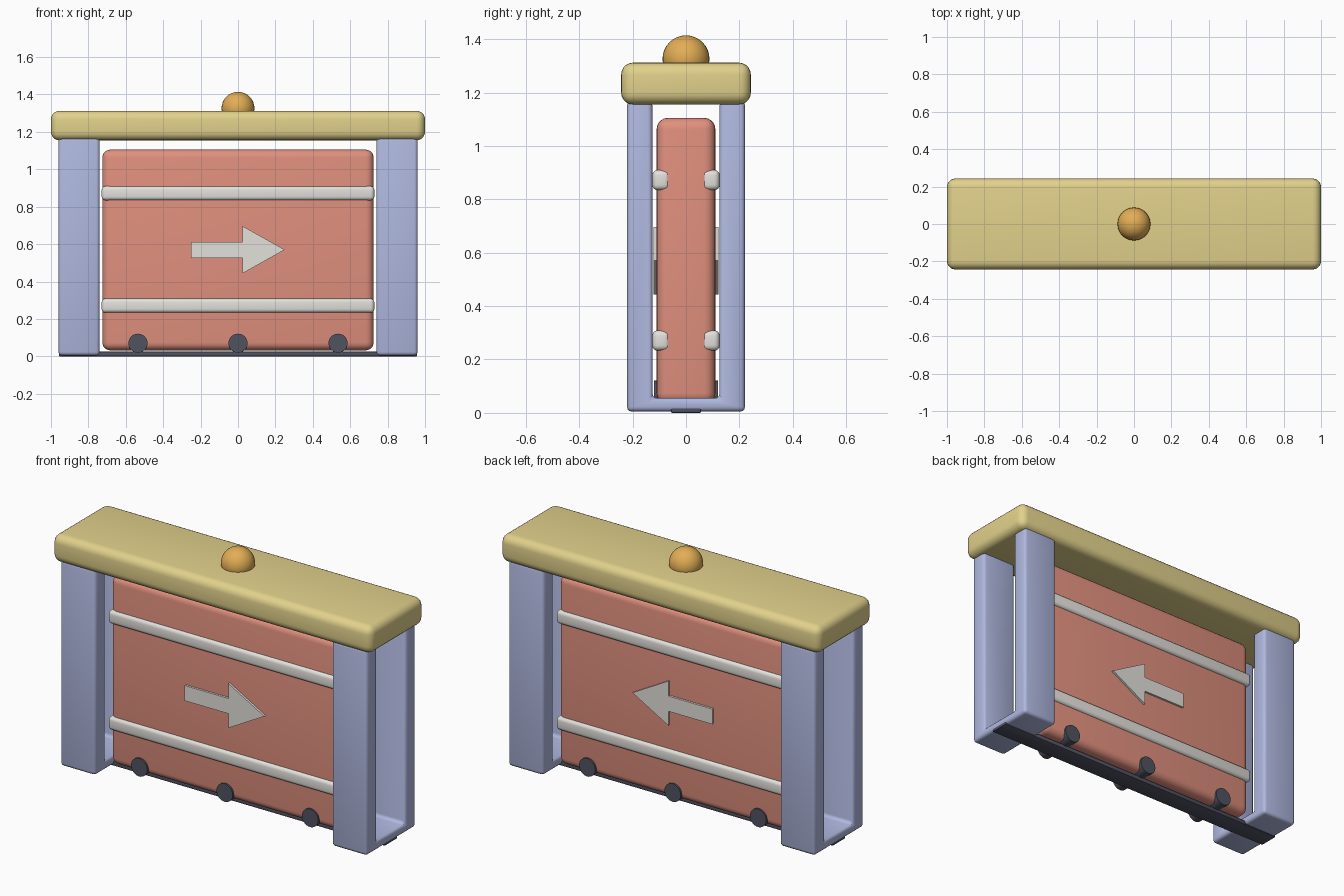
import bpy, bmesh, math
from mathutils import Matrix, Vector

if "Cube" in bpy.data.objects:
    bpy.data.objects.remove(bpy.data.objects["Cube"])


def material(name, rgb):
    m = bpy.data.materials.new(name)
    m.diffuse_color = (*rgb, 1)
    m.use_nodes = True
    m.node_tree.nodes["Principled BSDF"].inputs["Base Color"].default_value = m.diffuse_color
    return m


GOLD = material("pale_gold", (0.76, 0.64, 0.26))
BRASS = material("brass", (0.76, 0.42, 0.09))
CORAL = material("coral", (0.75, 0.28, 0.21))
LILAC = material("lilac", (0.43, 0.48, 0.74))
WHITE = material("off_white", (0.76, 0.75, 0.71))
DARK = material("dark_slate", (0.08, 0.085, 0.12))


def finish(bm, name, mat, bevel=0.0, segments=4):
    """Round the edges, then turn the bmesh into a smooth shaded object."""
    bmesh.ops.recalc_face_normals(bm, faces=bm.faces[:])
    if bevel:
        bmesh.ops.bevel(bm, geom=bm.edges[:], offset=bevel, segments=segments,
                        profile=0.5, affect='EDGES', clamp_overlap=True)
    mesh = bpy.data.meshes.new(name)
    bm.to_mesh(mesh)
    bm.free()
    mesh.materials.append(mat)
    ob = bpy.data.objects.new(name, mesh)
    bpy.context.collection.objects.link(ob)
    bpy.ops.object.select_all(action='DESELECT')
    ob.select_set(True)
    bpy.context.view_layer.objects.active = ob
    bpy.ops.object.shade_smooth_by_angle(angle=math.radians(35))
    return ob


def box(name, lo, hi, mat, bevel=0.0, segments=4):
    lo, hi = Vector(lo), Vector(hi)
    bm = bmesh.new()
    bmesh.ops.create_cube(bm, size=1, matrix=Matrix.Translation((lo + hi) / 2)
                          @ Matrix.Diagonal((*(hi - lo), 1)))
    return finish(bm, name, mat, bevel, segments)


def extrude(name, points, vec, mat, bevel=0.0, segments=3):
    bm = bmesh.new()
    face = bm.faces.new([bm.verts.new(p) for p in points])
    new = bmesh.ops.extrude_face_region(bm, geom=[face])["geom"]
    bmesh.ops.translate(bm, vec=vec,
                        verts=[v for v in new if isinstance(v, bmesh.types.BMVert)])
    if not any(len(e.link_faces) == 2 for e in face.edges):
        bm.faces.new(face.verts[:])
    return finish(bm, name, mat, bevel, segments)


# Top beam and half-sunk knob
box("top_beam", (-1, -0.243, 1.155), (1, 0.243, 1.312), GOLD, 0.045, 5)
bm = bmesh.new()
bmesh.ops.create_uvsphere(bm, u_segments=32, v_segments=16, radius=0.088,
                          matrix=Matrix.Translation((0, 0, 1.326)))
finish(bm, "knob", BRASS)

# U-shaped frames at both ends
frame = [(-0.221, 0.005), (0.221, 0.005), (0.221, 1.17), (0.126, 1.17),
         (0.126, 0.055), (-0.126, 0.055), (-0.126, 1.17), (-0.221, 1.17)]
for side, x in (("left", -0.96), ("right", 0.74)):
    extrude(side + "_frame", [(x, y, z) for y, z in frame], (0.22, 0, 0), LILAC, 0.018)

# Sliding panel and floor rail
box("panel", (-0.725, -0.11, 0.032), (0.725, 0.11, 1.105), CORAL, 0.042, 5)
box("floor_rail", (-0.958, -0.056, 0), (0.958, 0.056, 0.025), DARK, 0.004, 2)

# Arrow outline in x and z
arrow = [(-0.25, 0.525), (0.025, 0.525), (0.025, 0.444), (0.25, 0.57),
         (0.025, 0.696), (0.025, 0.611), (-0.25, 0.611)]

# Bands and arrows on both faces of the panel
for side, s in (("front", -1), ("back", 1)):
    for level, z in (("lower", 0.271), ("upper", 0.872)):
        y0, y1 = sorted((s * 0.06, s * 0.126))
        box(f"{side}_{level}_band", (-0.729, y0, z - 0.038), (0.729, y1, z + 0.038),
            WHITE, 0.02, 4)
    extrude(side + "_arrow", [(x, s * 0.105, z) for x, z in arrow],
            (0, s * 0.017, 0), WHITE)

# Rollers running through the panel
for i, x in enumerate((-0.535, 0, 0.535)):
    bm = bmesh.new()
    bmesh.ops.create_cone(bm, cap_ends=True, segments=32, radius1=0.051, radius2=0.051,
                          depth=0.24, matrix=Matrix.Translation((x, 0, 0.07))
                          @ Matrix.Rotation(math.pi / 2, 4, 'X'))
    finish(bm, f"roller_{i + 1}", DARK)
